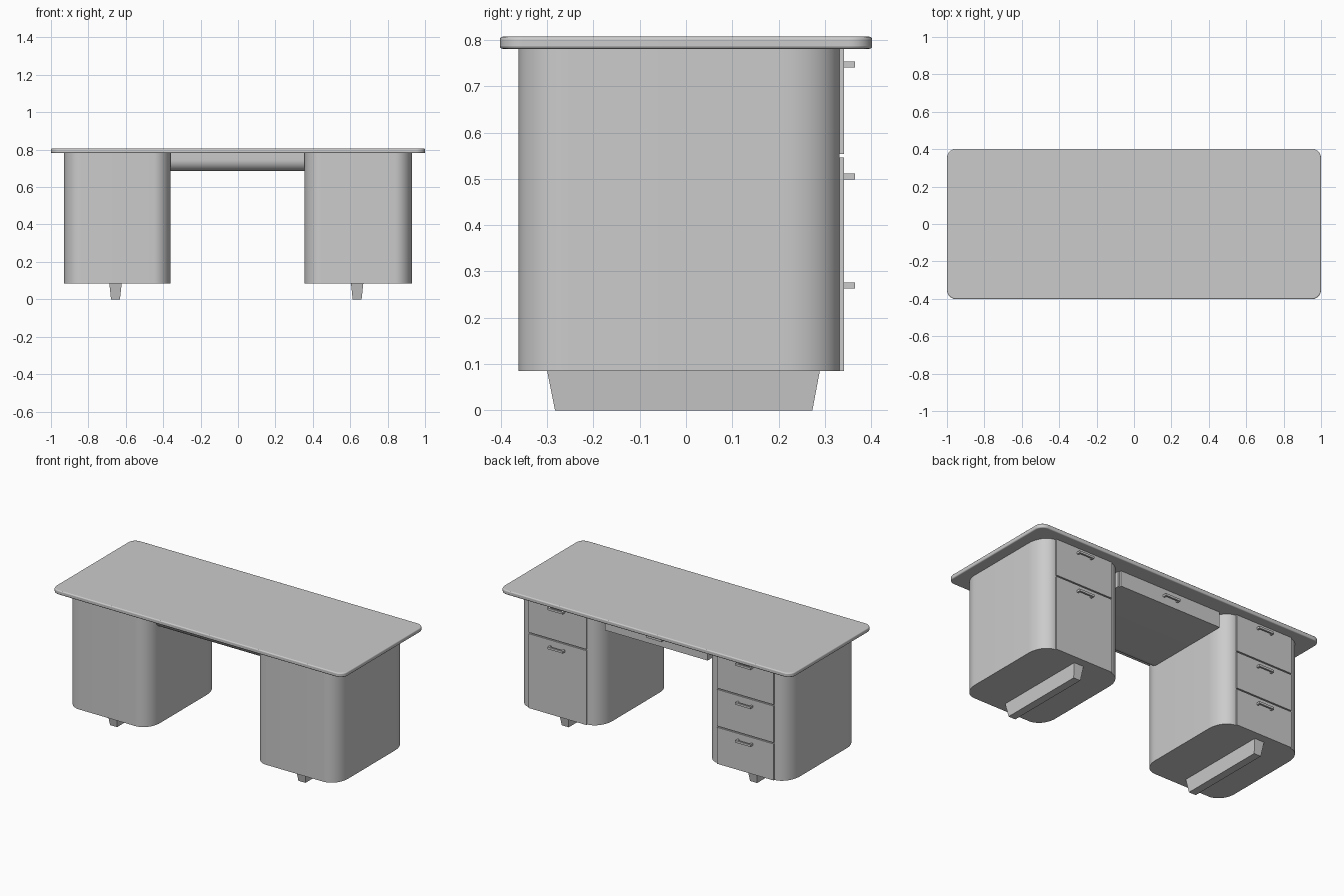
import bpy, bmesh
from math import sin, cos, pi

if "Cube" in bpy.data.objects:
    bpy.data.objects.remove(bpy.data.objects["Cube"])


def finish(name, bm, bevel=0, smooth=True, segs=3):
    bmesh.ops.recalc_face_normals(bm, faces=bm.faces)
    me = bpy.data.meshes.new(name)
    bm.to_mesh(me)
    bm.free()
    ob = bpy.data.objects.new(name, me)
    bpy.context.collection.objects.link(ob)
    if bevel:
        m = ob.modifiers.new("bevel", 'BEVEL')
        m.width, m.segments = bevel, segs
        m.limit_method, m.angle_limit = 'ANGLE', 1.0
    if smooth:
        bpy.ops.object.select_all(action='DESELECT')
        ob.select_set(True)
        bpy.context.view_layer.objects.active = ob
        bpy.ops.object.shade_smooth_by_angle(angle=0.6)
    return ob


def add_prism(bm, points, offset):
    """Close a flat outline of 3D points and extrude it by offset."""
    face = bm.faces.new([bm.verts.new(p) for p in points])
    geom = bmesh.ops.extrude_face_region(bm, geom=[face])["geom"]
    bmesh.ops.translate(bm, vec=offset,
                        verts=[v for v in geom if isinstance(v, bmesh.types.BMVert)])


def add_box(bm, x0, x1, y0, y1, z0, z1):
    add_prism(bm, [(x0, y0, z0), (x1, y0, z0), (x1, y1, z0), (x0, y1, z0)], (0, 0, z1 - z0))


def rounded_outline(x0, x1, y0, y1, rx, ry_front, ry_back, z, n=12):
    """Rectangle with elliptical corners."""
    pts = []
    corners = ((x1 - rx, y1 - ry_back, ry_back), (x0 + rx, y1 - ry_back, ry_back),
               (x0 + rx, y0 + ry_front, ry_front), (x1 - rx, y0 + ry_front, ry_front))
    for k, (cx, cy, ry) in enumerate(corners):
        for i in range(n + 1):
            a = (k + i / n) * pi / 2
            pts.append((cx + rx * cos(a), cy + ry * sin(a), z))
    return pts


def handle(name, x, y, z):
    """Bracket pull: two posts and a bar, as one U-shaped prism."""
    w, t, d = 0.052, 0.011, 0.024
    u = [(-w, 0), (-w + t, 0), (-w + t, d - t), (w - t, d - t), (w - t, 0), (w, 0), (w, d), (-w, d)]
    bm = bmesh.new()
    add_prism(bm, [(x + a, y + b, z - 0.0065) for a, b in u], (0, 0, 0.013))
    finish(name, bm, smooth=False)


def drawer(name, x0, x1, y0, y1, z0, z1, handle_z):
    bm = bmesh.new()
    add_box(bm, x0, x1, y0, y1, z0, z1)
    finish(name + "_front", bm, smooth=False)
    handle(name + "_handle", (x0 + x1) / 2, y1, handle_z)


# Table top with rounded corners and softened edges
bm = bmesh.new()
add_prism(bm, rounded_outline(-1, 1, -0.402, 0.402, 0.05, 0.05, 0.05, 0.781), (0, 0, 0.026))
finish("table_top", bm, bevel=0.006)

# Pedestals, runners and drawers; each entry lists the drawer divisions from the top
BOTTOM, TOP, GAP = 0.085, 0.781, 0.004
sides = (("left", -0.93, -0.36, -0.655, (TOP, 0.55, 0.315, BOTTOM)),
         ("right", 0.355, 0.93, 0.637, (TOP, 0.55, BOTTOM)))
for side, x0, x1, foot_x, cuts in sides:
    bm = bmesh.new()
    add_prism(bm, rounded_outline(x0, x1, -0.362, 0.332, 0.092, 0.112, 0.122, BOTTOM),
              (0, 0, TOP - BOTTOM))
    finish(side + "_pedestal", bm)

    # Tapered runner foot
    bm = bmesh.new()
    loops = []
    for hw, ya, yb, z in ((0.024, -0.283, 0.273, 0), (0.033, -0.300, 0.289, BOTTOM)):
        loops.append([bm.verts.new((foot_x + sx * hw, y, z))
                      for sx, y in ((-1, ya), (1, ya), (1, yb), (-1, yb))])
    low, high = loops
    bm.faces.new(low)
    bm.faces.new(high)
    for i in range(4):
        j = (i + 1) % 4
        bm.faces.new((low[i], low[j], high[j], high[i]))
    finish(side + "_foot", bm, smooth=False)

    for i, (z1, z0) in enumerate(zip(cuts, cuts[1:])):
        low_z = z0 if z0 == BOTTOM else z0 + GAP
        high_z = z1 if z1 == TOP else z1 - GAP
        drawer(f"{side}_drawer_{i + 1}", x0 + 0.09, x1 - 0.09, 0.325, 0.341,
               low_z, high_z, high_z - (0.034 if i == 0 else 0.041))

# Centre drawer body, its front-facing lower edge rounded
R = 0.06
profile = [(0.288, 0.685), (0.288, TOP), (-0.295, TOP)]
for i in range(11):
    a = pi + i / 10 * pi / 2
    profile.append((-0.295 + R + R * cos(a), 0.685 + R + R * sin(a)))
bm = bmesh.new()
add_prism(bm, [(-0.36, y, z) for y, z in profile], (0.715, 0, 0))
finish("centre_drawer_body", bm)
drawer("centre_drawer", -0.36, 0.345, 0.288, 0.302, 0.685, TOP, 0.735)
